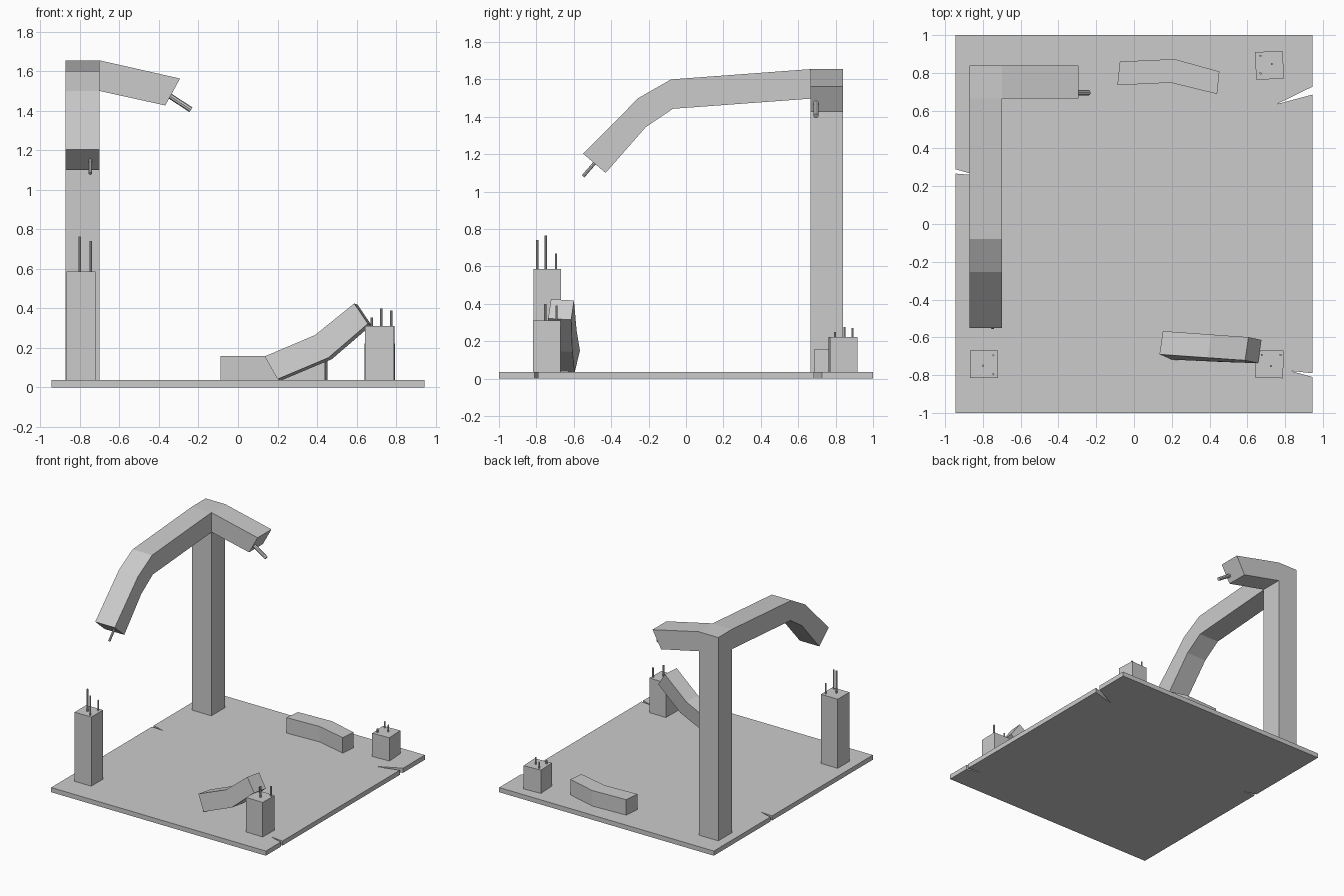
import bpy, bmesh, math
from mathutils import Vector, Matrix

if "Cube" in bpy.data.objects:
    bpy.data.objects.remove(bpy.data.objects["Cube"])


def new_object(name, bm):
    bmesh.ops.recalc_face_normals(bm, faces=bm.faces)
    me = bpy.data.meshes.new(name)
    bm.to_mesh(me)
    bm.free()
    ob = bpy.data.objects.new(name, me)
    bpy.context.collection.objects.link(ob)
    return ob


def prism(name, pts, sweep):
    """Extrude a closed outline of 3D points along a vector."""
    bm = bmesh.new()
    face = bm.faces.new([bm.verts.new(p) for p in pts])
    ext = bmesh.ops.extrude_face_region(bm, geom=[face], use_keep_orig=True)
    moved = [g for g in ext["geom"] if isinstance(g, bmesh.types.BMVert)]
    bmesh.ops.translate(bm, verts=moved, vec=Vector(sweep))
    return new_object(name, bm)


def rod(name, a, b, radius):
    """Eight-sided bar between two points."""
    a, b = Vector(a), Vector(b)
    d = b - a
    mat = Matrix.Translation((a + b) / 2) @ d.to_track_quat('Z', 'Y').to_matrix().to_4x4()
    bm = bmesh.new()
    bmesh.ops.create_cone(bm, cap_ends=True, segments=8, radius1=radius,
                          radius2=radius, depth=d.length, matrix=mat)
    return new_object(name, bm)


def box(name, cx, cy, sx, sy, z0, z1, turn=0):
    mat = (Matrix.Translation((cx, cy, (z0 + z1) / 2)) @ Matrix.Rotation(math.radians(turn), 4, 'Z')
           @ Matrix.Diagonal((sx, sy, z1 - z0, 1)))
    bm = bmesh.new()
    bmesh.ops.create_cube(bm, size=1, matrix=mat)
    return new_object(name, bm)


FLOOR = 0.037

# Floor slab with three wedge-shaped cracks in its edges
slab = [(-0.945, -1), (0.945, -1),
        (0.945, -0.81), (0.83, -0.778), (0.945, -0.79),
        (0.945, 0.685), (0.757, 0.635), (0.945, 0.727),
        (0.945, 1), (-0.945, 1),
        (-0.945, 0.29), (-0.835, 0.258), (-0.945, 0.267)]
prism("floor_slab", [(x, y, 0) for x, y in slab], (0, 0, FLOOR))

# Tall corner post
box("corner_post", -0.786, 0.752, 0.172, 0.174, FLOOR, 1.655)

# Broken arches springing from the post
long_arch = [(0.665, 1.655), (-0.08, 1.60), (-0.255, 1.50), (-0.55, 1.203),
             (-0.43, 1.10), (-0.215, 1.345), (-0.07, 1.443), (0.665, 1.497)]
prism("long_arch", [(-0.872, y, z) for y, z in long_arch], (0.172, 0, 0))
short_arch = [(-0.70, 1.655), (-0.293, 1.563), (-0.368, 1.427), (-0.70, 1.5)]
prism("short_arch", [(x, 0.665, z) for x, z in short_arch], (0, 0.174, 0))
rod("long_arch_rebar", (-0.748, -0.465, 1.18), (-0.748, -0.55, 1.082), 0.009)
rod("short_arch_rebar", (-0.36, 0.695, 1.485), (-0.238, 0.695, 1.405), 0.014)

# Broken stub posts: x, y, top, turn, rebar (x, y, top)
stubs = [
    ("front_left_stub", -0.794, -0.742, 0.587, 0,
     [(-0.745, -0.695, 0.67), (-0.80, -0.75, 0.765), (-0.745, -0.795, 0.742)]),
    ("front_right_stub", 0.717, -0.742, 0.312, -1,
     [(0.677, -0.693, 0.355), (0.725, -0.752, 0.40), (0.776, -0.693, 0.39)]),
    ("back_right_stub", 0.717, 0.84, 0.222, 3,
     [(0.67, 0.89, 0.272), (0.73, 0.847, 0.277), (0.67, 0.797, 0.25)]),
]
for name, x, y, top, turn, bars in stubs:
    box(name, x, y, 0.147, 0.147, FLOOR, top, turn)
    for i, (bx, by, bz) in enumerate(bars):
        rod(f"{name}_rebar_{i + 1}", (bx, by, top - 0.02), (bx, by, bz), 0.006)

# Fallen arch piece lying flat at the back
flat = [(-0.075, 0.86), (0.215, 0.873), (0.452, 0.807),
        (0.44, 0.688), (0.195, 0.748), (-0.088, 0.735)]
prism("fallen_arch_back", [(x, y, FLOOR - 0.003) for x, y in flat], (0, 0, 0.126))

# Fallen arch piece leaning on the front right stub
lean = [(0.135, -0.69, 0.157), (0.39, -0.708, 0.265), (0.588, -0.722, 0.425),
        (0.657, -0.737, 0.322), (0.457, -0.73, 0.15), (0.20, -0.718, 0.042)]
prism("fallen_arch_front", lean, (0.018, 0.123, -0.007))
